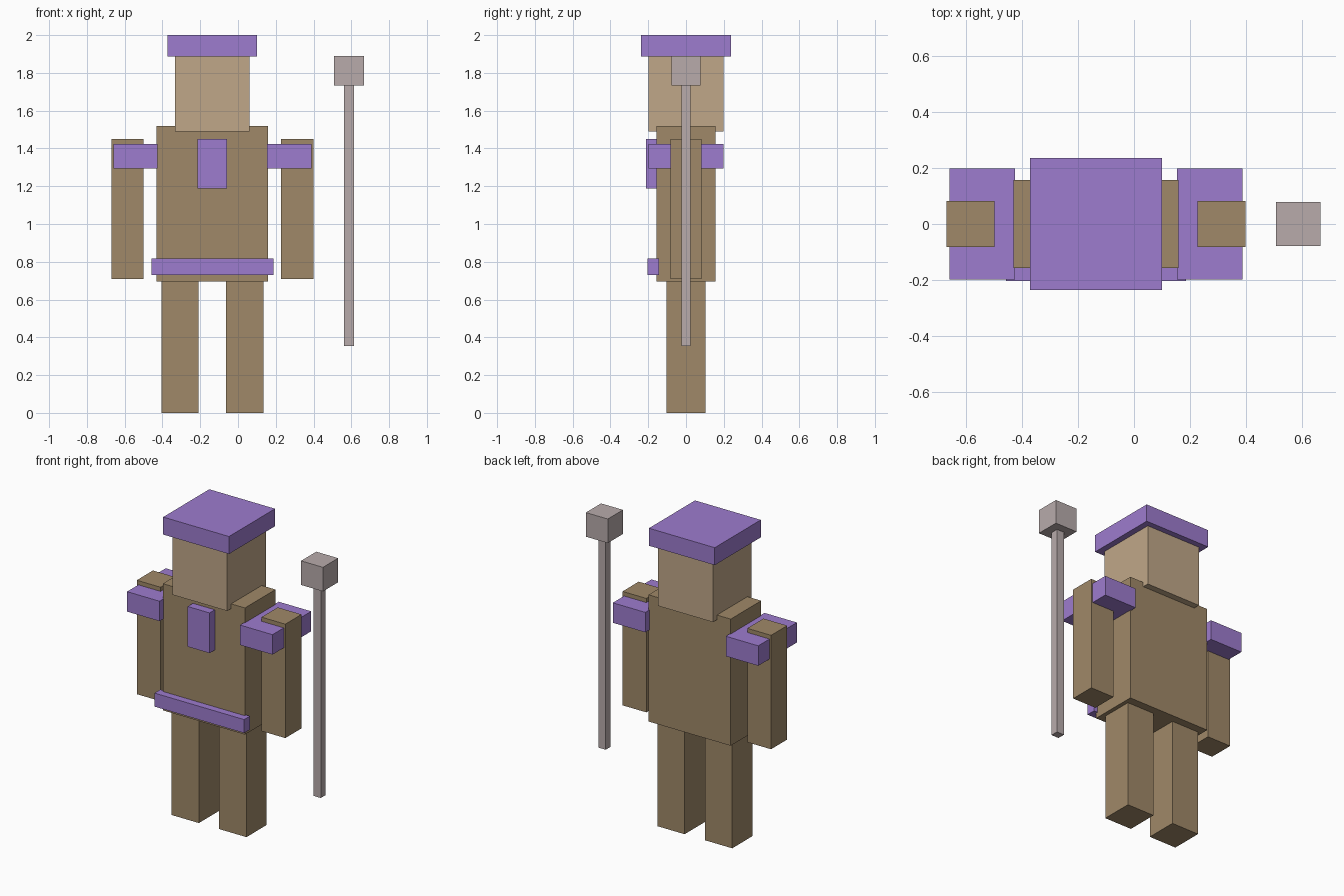
import bpy

if "Cube" in bpy.data.objects:
    bpy.data.objects.remove(bpy.data.objects["Cube"])

CX = -0.136  # figure's own mirror plane


def material(name, rgb):
    m = bpy.data.materials.new(name)
    m.diffuse_color = (*rgb, 1)
    m.use_nodes = True
    m.node_tree.nodes["Principled BSDF"].inputs["Base Color"].default_value = m.diffuse_color
    return m


BROWN = material("brown", (0.35, 0.25, 0.14))
TAN = material("tan", (0.53, 0.39, 0.25))
PURPLE = material("purple", (0.34, 0.20, 0.62))
STEEL = material("steel", (0.48, 0.41, 0.41))


def box(name, x, y, z, mat):
    """Box from (min, max) ranges on each axis."""
    bpy.ops.mesh.primitive_cube_add(
        size=1, location=[(a + b) / 2 for a, b in (x, y, z)])
    ob = bpy.context.object
    ob.name = name
    ob.scale = [b - a for a, b in (x, y, z)]
    bpy.ops.object.transform_apply(location=False, rotation=False, scale=True)
    ob.data.materials.append(mat)
    return ob


def centred(name, half_x, y, z, mat):
    box(name, (CX - half_x, CX + half_x), y, z, mat)


def pair(name, inner, outer, y, z, mat):
    box("right_" + name, (CX + inner, CX + outer), y, z, mat)
    box("left_" + name, (CX - outer, CX - inner), y, z, mat)


# Body
centred("torso", 0.296, (-0.157, 0.157), (0.695, 1.52), BROWN)
centred("head", 0.197, (-0.199, 0.199), (1.49, 1.89), TAN)
pair("leg", 0.073, 0.27, (-0.104, 0.104), (0, 0.695), BROWN)
pair("arm", 0.364, 0.535, (-0.083, 0.083), (0.708, 1.45), BROWN)

# Clothing
centred("hat", 0.237, (-0.237, 0.237), (1.886, 2.0), PURPLE)
pair("shoulder_pad", 0.29, 0.524, (-0.199, 0.199), (1.293, 1.423), PURPLE)
centred("chest_plate", 0.079, (-0.211, -0.15), (1.188, 1.45), PURPLE)
centred("belt", 0.323, (-0.204, -0.144), (0.73, 0.818), PURPLE)

# Staff
box("staff_shaft", (0.561, 0.614), (-0.025, 0.025), (0.353, 1.735), STEEL)
box("staff_head", (0.509, 0.667), (-0.078, 0.078), (1.733, 1.89), STEEL)
